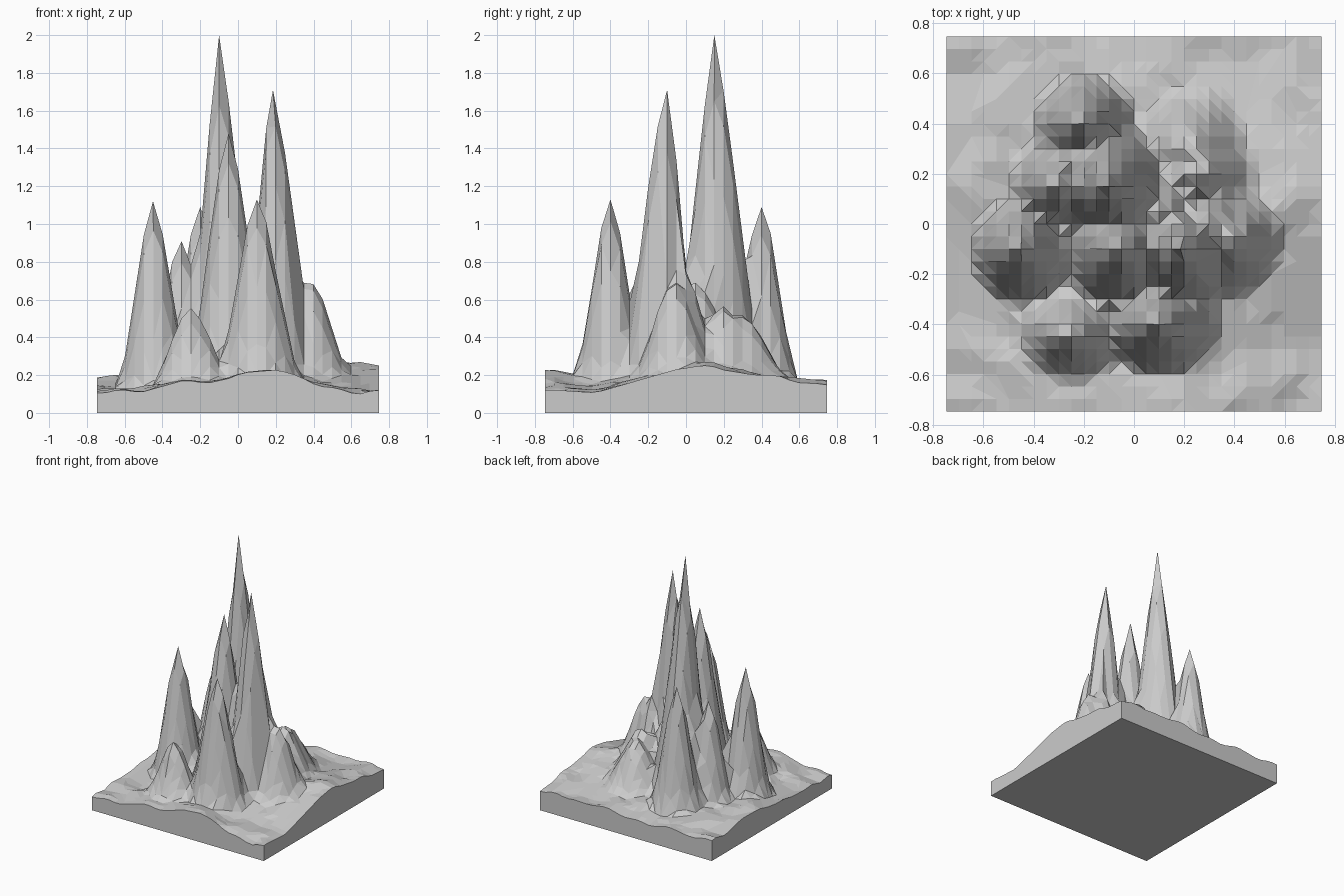
import bpy, bmesh, math
from mathutils import Vector, noise

if "Cube" in bpy.data.objects:
    bpy.data.objects.remove(bpy.data.objects["Cube"])

N = 30            # grid cells per side
S = 0.747         # half width of the slab

# x, y, summit height, radius left / right / front / back, sharpness (1 = straight cone)
PEAKS = [
    (-0.10, 0.15, 2.00, .17, .22, .21, .25, 0.75),
    (0.185, -0.10, 1.71, .17, .22, .26, .16, 0.35),
    (-0.05, -0.10, 1.48, .22, .22, .25, .18, 0.35),
    (0.10, -0.40, 1.13, .22, .24, .20, .19, 0.25),
    (-0.45, -0.10, 1.12, .19, .20, .21, .21, 0.30),
    (-0.20, 0.40, 1.09, .20, .20, .20, .20, 0.15),
    (-0.30, 0.15, 0.91, .19, .20, .20, .20, 0.20),
    (-0.20, 0.25, 0.83, .18, .20, .20, .20, 0.30),
    (0.30, 0.00, 0.72, .18, .20, .22, .18, 0.30),
    (0.375, -0.05, 0.71, .20, .22, .24, .20, 0.20),
    (-0.25, -0.43, 0.57, .23, .22, .20, .17, 0.30),
    (0.25, 0.20, 0.58, .22, .24, .20, .24, 0.10),
    (0.22, 0.29, 0.53, .22, .24, .20, .26, 0.30),
    (0.10, 0.05, 0.70, .22, .22, .25, .25, 0.40),
]


def bump(x, y, cx, cy, w):
    return math.exp(-((x - cx) ** 2 + (y - cy) ** 2) / (w * w))


def ground(x, y):
    h = 0.11 + 0.045 * (y + S) / 1.5
    h += 0.11 * bump(x, y, 0.13, -0.75, 0.26) + 0.06 * bump(x, y, -0.33, -0.7, 0.15)
    h += 0.11 * bump(x, y, 0.75, 0.1, 0.38) + 0.05 * bump(x, y, -0.75, 0.2, 0.25)
    h += 0.16 * bump(x, y, 0.03, 0.0, 0.40)
    return h + 0.03 * noise.noise(Vector((x * 7, y * 7, 1.7)))


def height(x, y):
    base = ground(x, y)
    best = base
    for px, py, top, left, right, front, back, sharp in PEAKS:
        dx, dy = x - px, y - py
        r = math.hypot(dx / (right if dx > 0 else left), dy / (back if dy > 0 else front))
        if r < 1:
            g = sharp * (1 - r) + (1 - sharp) * 0.5 * (1 + math.cos(math.pi * r))
            best = max(best, base + (top - base) * g)
    # craggy facets on the lower mountain sides only
    inside = min(1, max(0, (best - base) * 3)) * (1 if best < 0.9 else 0)
    return best + 0.04 * inside * noise.noise(Vector((x * 14, y * 14, 4.2)))


# terrain surface: square grid lifted to the mountain heights
bm = bmesh.new()
bmesh.ops.create_grid(bm, x_segments=N, y_segments=N, size=S)
for v in bm.verts:
    v.co.z = height(v.co.x, v.co.y)
# exact summits: snap the nearest grid point to each of the main peaks
for px, py, top, *_ in PEAKS[:6]:
    v = min(bm.verts, key=lambda q: (q.co.x - px) ** 2 + (q.co.y - py) ** 2)
    v.co = (px, py, top)
bmesh.ops.triangulate(bm, faces=bm.faces[:])

# slab: drop the border to the ground and close the underside
rim = [e for e in bm.edges if e.is_boundary]
walls = bmesh.ops.extrude_edge_only(bm, edges=rim)["geom"]
for v in (g for g in walls if isinstance(g, bmesh.types.BMVert)):
    v.co.z = 0
low = [e for e in bm.edges if e.is_boundary]
bmesh.ops.contextual_create(bm, geom=low)
bmesh.ops.recalc_face_normals(bm, faces=bm.faces[:])

mesh = bpy.data.meshes.new("mountain_terrain")
bm.to_mesh(mesh)
bm.free()
terrain = bpy.data.objects.new("mountain_terrain", mesh)
bpy.context.collection.objects.link(terrain)

# merge nearly flat neighbours into larger low-poly facets
facets = terrain.modifiers.new("facets", 'DECIMATE')
facets.decimate_type = 'DISSOLVE'
facets.angle_limit = math.radians(7)
